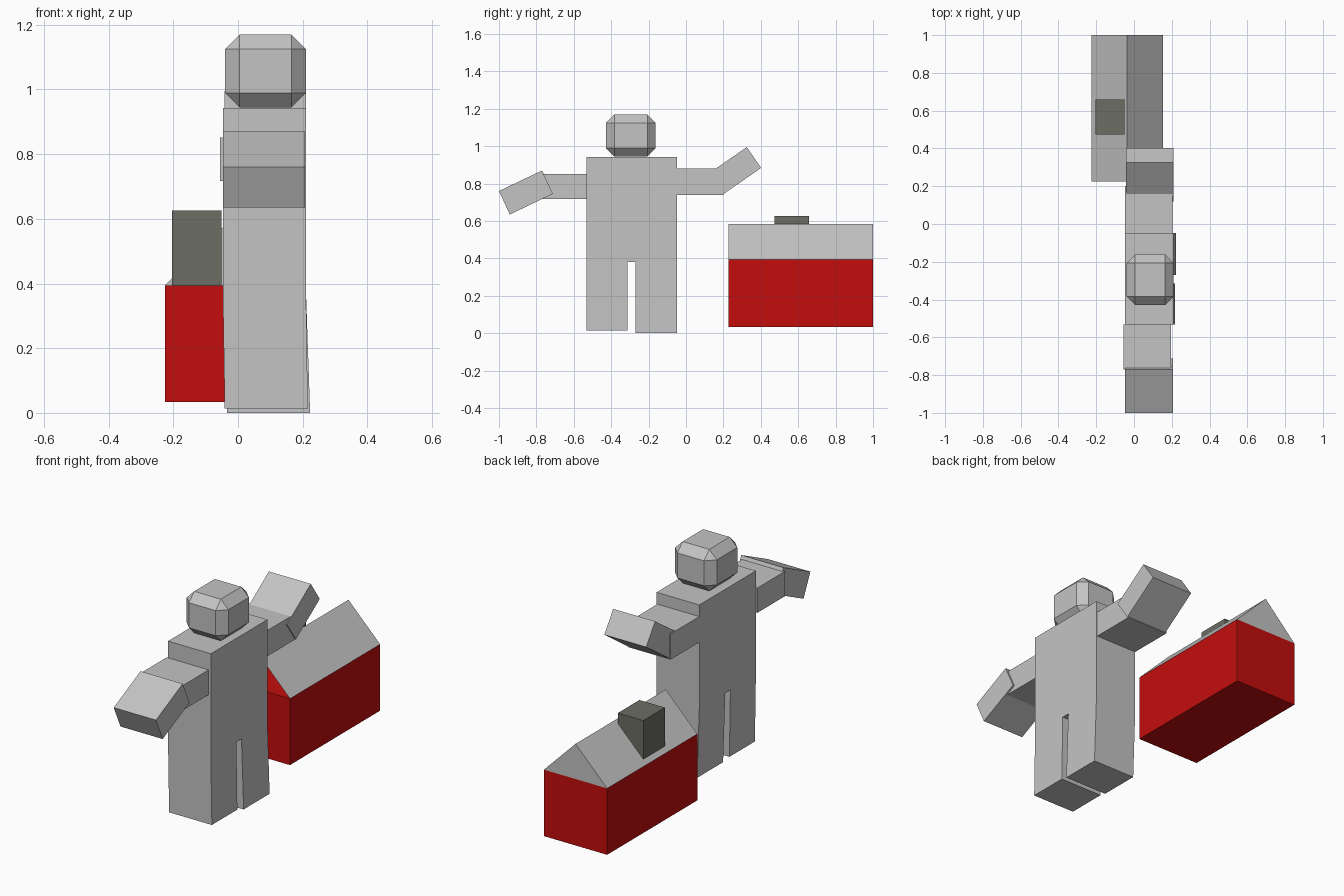
import bpy, bmesh

if "Cube" in bpy.data.objects:
    bpy.data.objects.remove(bpy.data.objects["Cube"])


def material(name, rgb):
    m = bpy.data.materials.new(name)
    m.diffuse_color = (*rgb, 1)
    m.use_nodes = True
    m.node_tree.nodes["Principled BSDF"].inputs["Base Color"].default_value = m.diffuse_color
    return m


GREY = material("light_grey", (0.55, 0.55, 0.55))
RED = material("red", (0.55, 0.004, 0.004))
STONE = material("dark_stone", (0.15, 0.153, 0.125))


def finish(name, bm, mat):
    bmesh.ops.recalc_face_normals(bm, faces=bm.faces)
    mesh = bpy.data.meshes.new(name)
    bm.to_mesh(mesh)
    bm.free()
    mesh.materials.append(mat)
    ob = bpy.data.objects.new(name, mesh)
    bpy.context.collection.objects.link(ob)
    return ob


def prism(name, profile, x0, x1, mat, shift=0.0):
    """Extrude a (y, z) profile from x0 to x1; shift leans the lowest points in x."""
    bm = bmesh.new()
    low = min(z for y, z in profile)
    rings = [[bm.verts.new((x + (shift if z == low else 0), y, z)) for y, z in profile]
             for x in (x0, x1)]
    bm.faces.new(rings[0])
    bm.faces.new(rings[1])
    n = len(profile)
    for i in range(n):
        j = (i + 1) % n
        bm.faces.new((rings[0][i], rings[0][j], rings[1][j], rings[1][i]))
    return finish(name, bm, mat)


def box(name, x, y, z, mat, shift=0.0):
    return prism(name, [(y[0], z[0]), (y[1], z[0]), (y[1], z[1]), (y[0], z[1])],
                 x[0], x[1], mat, shift)


# Figure: torso and slightly leaning legs
box("torso", (-0.047, 0.21), (-0.533, -0.047), (0.38, 0.943), GREY)
box("front_leg", (-0.047, 0.21), (-0.533, -0.314), (0.014, 0.38), GREY, 0.006)
box("back_leg", (-0.047, 0.21), (-0.27, -0.047), (0.0, 0.38), GREY, 0.013)

# Arms: straight upper arm and tilted forearm
box("front_upper_arm", (-0.056, 0.197), (-0.77, -0.533), (0.717, 0.852), GREY)
prism("front_forearm", [(-0.77, 0.87), (-1.0, 0.76), (-0.942, 0.635), (-0.712, 0.745)],
      -0.047, 0.207, GREY)
box("back_upper_arm", (-0.047, 0.205), (-0.047, 0.2), (0.74, 0.88), GREY)
prism("back_forearm", [(0.197, 0.742), (0.402, 0.884), (0.325, 0.995), (0.12, 0.853)],
      -0.042, 0.21, GREY)

# Head: box with chamfered edges
head = box("head", (-0.04, 0.21), (-0.428, -0.162), (0.944, 1.17), GREY)
bevel = head.modifiers.new("chamfer", "BEVEL")
bevel.width = 0.045
bevel.segments = 1

# House walls
box("house_walls", (-0.226, 0.154), (0.226, 1.0), (0.033, 0.394), RED)

# Gable roof, open at the front end
roof = bmesh.new()
front, back = [[roof.verts.new(p) for p in
                ((-0.226, y, 0.394), (-0.036, y, 0.585), (0.154, y, 0.394))]
               for y in (0.226, 1.0)]
roof.faces.new(back)
for i in range(2):
    roof.faces.new((front[i], front[i + 1], back[i + 1], back[i]))
finish("roof", roof, GREY)

# Chimney
box("chimney", (-0.204, -0.051), (0.473, 0.658), (0.39, 0.626), STONE)
